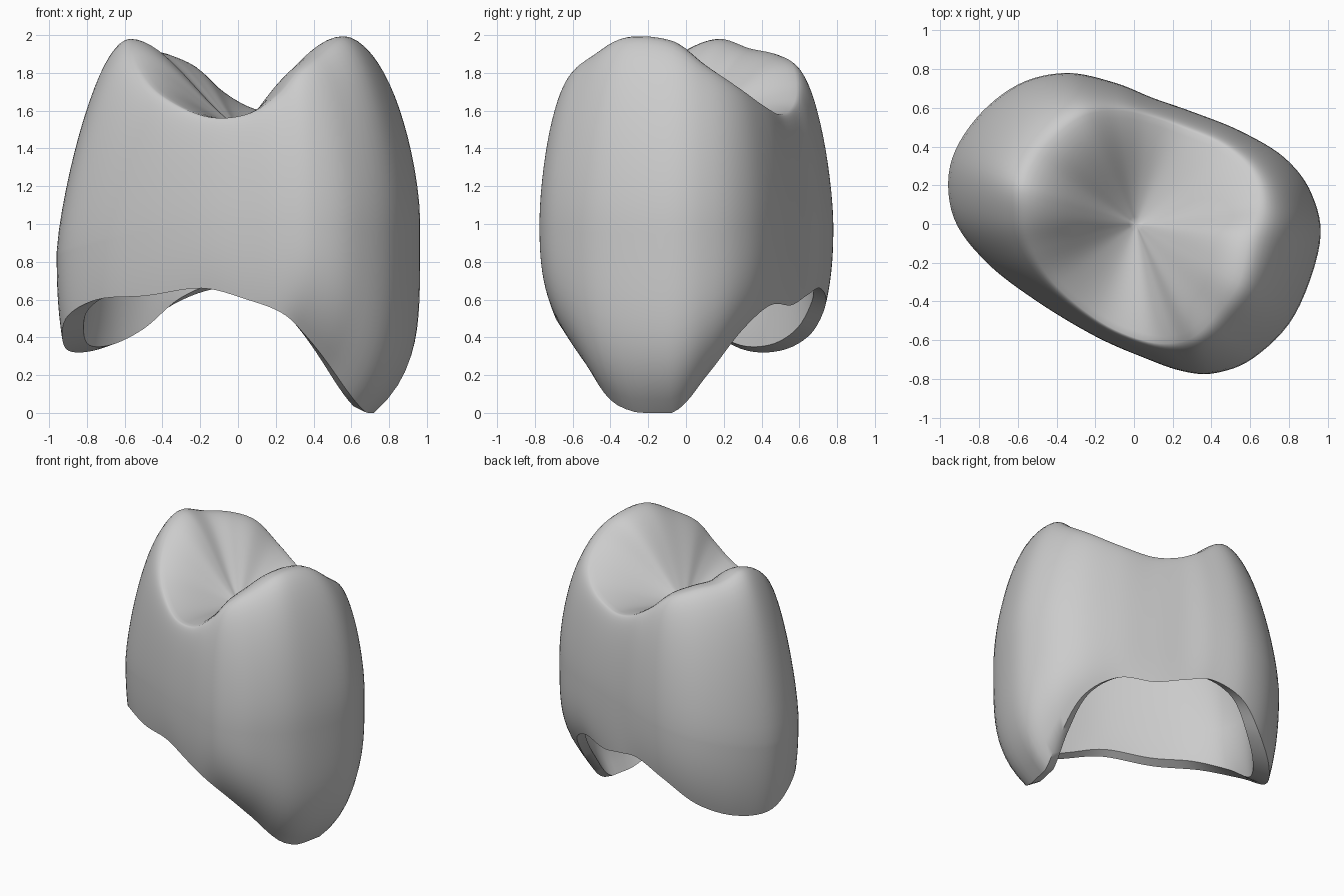
import bpy
import bmesh
import math

COLUMNS = 120      # divisions around the crown
LOWER_STEPS = 14   # margin to widest line
UPPER_STEPS = 16   # widest line to cusp ridge
TOP_STEPS = 16     # cusp ridge to central pit
PIT_X = 0.01
PIT_HEIGHT = 1.51
PIT_THICKNESS = 0.06

# Control columns, counterclockwise from the left side:
# outline x, outline y, margin height, margin scale, ridge height, ridge scale
CONTROL = [
    (.96, -.1, 0, .75, 1.965, .62),
    (.92, .15, .21, .8, 1.84, .7),
    (.78, .34, .44, .88, 1.73, .78),
    (.55, .48, .57, .93, 1.63, .84),
    (.3, .58, .57, .96, 1.58, .85),
    (.1, .65, .62, .98, 1.61, .85),
    (-.1, .73, .66, .97, 1.7, .8),
    (-.35, .78, .58, .95, 1.84, .72),
    (-.6, .72, .42, .92, 1.9, .65),
    (-.82, .54, .33, .93, 1.93, .62),
    (-.95, .3, .34, .96, 1.98, .6),
    (-.93, .03, .5, .98, 1.93, .6),
    (-.76, -.2, .6, .98, 1.82, .68),
    (-.5, -.4, .62, .97, 1.68, .8),
    (-.2, -.58, .66, .96, 1.57, .87),
    (.05, -.69, .6, .95, 1.58, .87),
    (.25, -.76, .53, .92, 1.68, .81),
    (.42, -.77, .42, .83, 1.81, .75),
    (.62, -.69, .26, .77, 1.9, .68),
    (.83, -.47, .04, .77, 1.99, .65),
]


def remove_default_cube():
    cube = bpy.data.objects.get("Cube")
    if cube:
        bpy.data.objects.remove(cube, do_unlink=True)


def make_material(name, colour):
    material = bpy.data.materials.new(name)
    material.use_nodes = True
    material.diffuse_color = colour
    shader = material.node_tree.nodes["Principled BSDF"]
    shader.inputs["Base Color"].default_value = colour
    shader.inputs["Roughness"].default_value = 0.6
    return material


def spline(position):
    """Closed smooth interpolation through the control columns."""
    index = int(position)
    t = position - index
    a, b, c, d = (CONTROL[(index + k) % len(CONTROL)] for k in (-1, 0, 1, 2))
    return [q + t * (r - p + t * (2 * p - 5 * q + 4 * r - s
            + t * (3 * (q - r) + s - p))) / 2
            for p, q, r, s in zip(a, b, c, d)]


def column_points(position, inner):
    """Profile from the margin, over the ridge, towards the pit."""
    x, y, margin, margin_scale, ridge, ridge_scale = spline(position)
    margin = max(margin, 0)
    # The right side is widest lower down and slopes more evenly
    bulge_height = 1.02 - 0.18 * min(x, 0) ** 2
    lower_power = 2.5 + 2.5 * max(x, 0) ** 2
    upper_power = 0.8 - 0.15 * min(x, 0) ** 2
    bulge_scale = 1
    pit_height = PIT_HEIGHT
    if inner:
        # The wall is thin at the front and back, thick below the cusps
        cusp = min(max((ridge - 1.55) / 0.45, 0), 1)
        bulge_scale -= 0.09 + 0.1 * cusp
        margin += 0.03
        margin_scale -= 0.07 + 0.05 * max(-x, 0)
        ridge_scale -= 0.08
        ridge -= 0.07 + 0.22 * cusp
        pit_height -= PIT_THICKNESS
    points = []
    # Flank tapering down to the margin
    for i in range(LOWER_STEPS):
        drop = 1 - i / LOWER_STEPS
        scale = bulge_scale + (margin_scale - bulge_scale) * drop ** lower_power
        height = bulge_height + (margin - bulge_height) * drop
        points.append((x * scale, y * scale, height))
    # Flank rounding over to the cusp ridge
    for i in range(UPPER_STEPS + 1):
        angle = math.pi / 2 * i / UPPER_STEPS
        inward = (1 - math.cos(angle)) ** upper_power
        scale = bulge_scale + (ridge_scale - bulge_scale) * inward
        height = bulge_height + (ridge - bulge_height) * math.sin(angle)
        points.append((x * scale, y * scale, height))
    # Biting surface sinking into the pit, with rounded cusp slopes
    for i in range(1, TOP_STEPS):
        r = 1 - i / TOP_STEPS
        scale = ridge_scale * r
        blend = (2 * r * r * (3 - 2 * r) + r * (2 - r)) / 3
        points.append((x * scale + PIT_X * (1 - r), y * scale,
                       pit_height + (ridge - pit_height) * blend))
    return points


def add_surface(bm, inner):
    """Add one skin of the crown and return its margin vertices."""
    columns = [[bm.verts.new(p) for p in
                column_points(i * len(CONTROL) / COLUMNS, inner)]
               for i in range(COLUMNS)]
    pit = bm.verts.new((PIT_X, 0, PIT_HEIGHT - PIT_THICKNESS * inner))
    for i, left in enumerate(columns):
        right = columns[(i + 1) % COLUMNS]
        for j in range(len(left) - 1):
            bm.faces.new((left[j], right[j], right[j + 1], left[j + 1]))
        bm.faces.new((left[-1], right[-1], pit))
    return [column[0] for column in columns]


def build_crown(material):
    bm = bmesh.new()
    outer = add_surface(bm, False)
    inner = add_surface(bm, True)
    # Margin rim joining the outside to the cavity
    for i in range(COLUMNS):
        j = (i + 1) % COLUMNS
        bm.faces.new((outer[i], outer[j], inner[j], inner[i]))
    bmesh.ops.recalc_face_normals(bm, faces=bm.faces)
    mesh = bpy.data.meshes.new("tooth_crown")
    bm.to_mesh(mesh)
    bm.free()
    mesh.materials.append(material)
    crown = bpy.data.objects.new("tooth_crown", mesh)
    bpy.context.collection.objects.link(crown)
    bpy.context.view_layer.objects.active = crown
    crown.select_set(True)
    bpy.ops.object.shade_smooth_by_angle(angle=math.radians(50))


remove_default_cube()
build_crown(make_material("plain_grey", (0.6, 0.6, 0.6, 1)))
